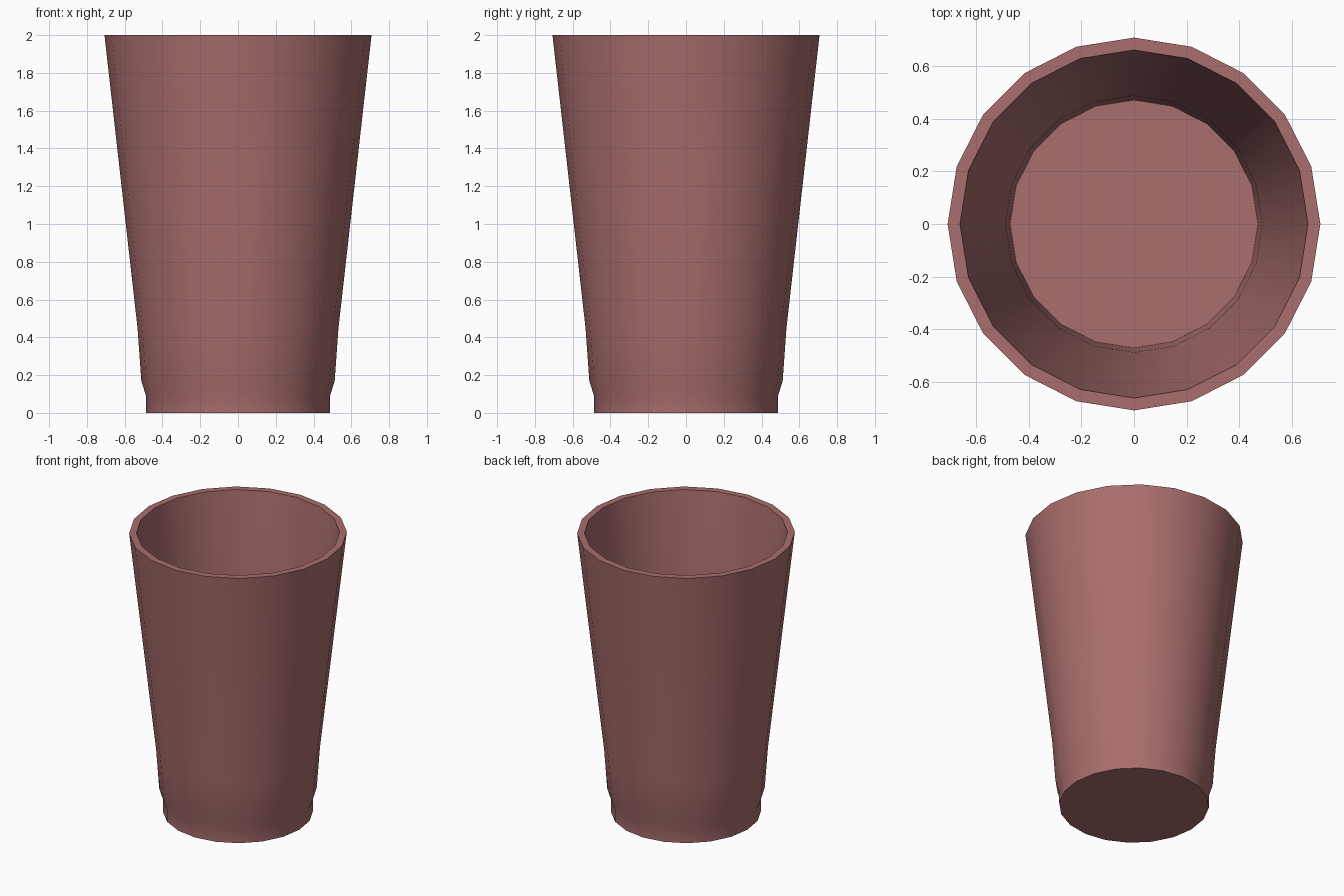
import bpy, bmesh, math

if "Cube" in bpy.data.objects:
    bpy.data.objects.remove(bpy.data.objects["Cube"])

SIDES = 20

# Cup profile (radius, z): outside from the base up, over the rim, down the inside
profile = [
    (0.487, 0.0), (0.487, 0.09), (0.512, 0.17), (0.532, 0.45), (0.707, 2.0),
    (0.66, 2.0), (0.487, 0.45), (0.47, 0.15),
]

# Revolve the profile into rings, then close the base and the inner floor
bm = bmesh.new()
rings = []
for r, z in profile:
    rings.append([bm.verts.new((r * math.cos(2 * math.pi * i / SIDES),
                                r * math.sin(2 * math.pi * i / SIDES), z))
                  for i in range(SIDES)])
for a, b in zip(rings, rings[1:]):
    for i in range(SIDES):
        j = (i + 1) % SIDES
        bm.faces.new((a[i], a[j], b[j], b[i]))
bm.faces.new(rings[0][::-1])
bm.faces.new(rings[-1])
bmesh.ops.recalc_face_normals(bm, faces=bm.faces)

mesh = bpy.data.meshes.new("cup")
bm.to_mesh(mesh)
bm.free()
cup = bpy.data.objects.new("cup", mesh)
bpy.context.collection.objects.link(cup)

# Dusty red material
mat = bpy.data.materials.new("dusty_red")
mat.diffuse_color = (0.40, 0.155, 0.155, 1.0)
mat.use_nodes = True
mat.node_tree.nodes["Principled BSDF"].inputs["Base Color"].default_value = mat.diffuse_color
mesh.materials.append(mat)

# Smooth walls with sharp rim and base edges
bpy.context.view_layer.objects.active = cup
cup.select_set(True)
bpy.ops.object.shade_smooth_by_angle(angle=math.radians(35))
